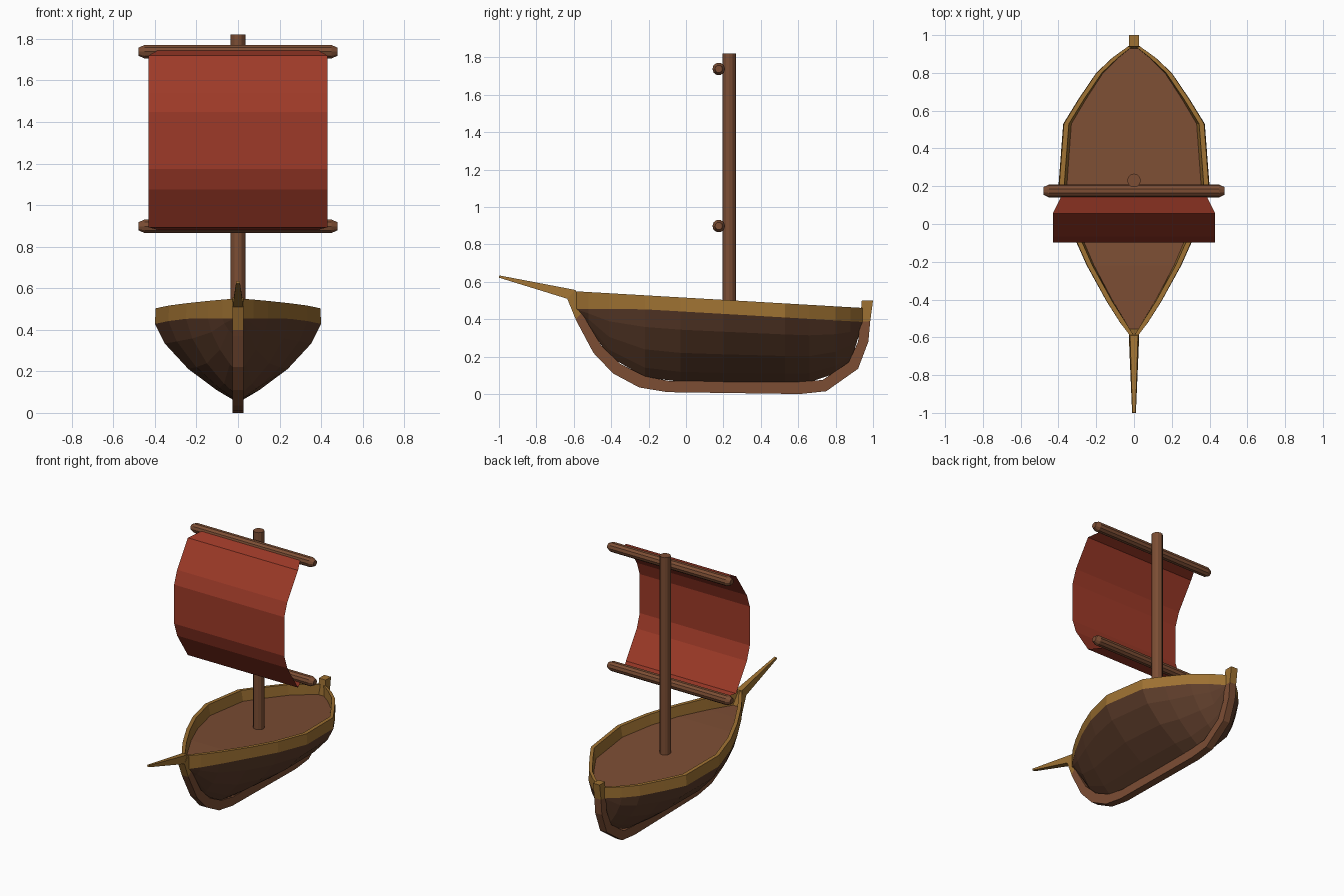
import bpy, bmesh, math

if "Cube" in bpy.data.objects:
    bpy.data.objects.remove(bpy.data.objects["Cube"])


def material(name, rgb):
    m = bpy.data.materials.new(name)
    m.diffuse_color = (*rgb, 1)
    m.use_nodes = True
    m.node_tree.nodes["Principled BSDF"].inputs["Base Color"].default_value = m.diffuse_color
    return m


HULL = material("dark brown planks", (0.112, 0.047, 0.024))
WOOD = material("brown timber", (0.20, 0.075, 0.034))
GOLD = material("ochre trim", (0.34, 0.165, 0.032))
RED = material("red sailcloth", (0.34, 0.042, 0.021))


def loft(name, groups, mats, closed=False, caps=False, rule=None):
    """Skin each group of equal-length cross-sections with flat quads."""
    bm = bmesh.new()
    for sections in groups:
        rings = [[bm.verts.new(p) for p in s] for s in sections]
        n = len(rings[0])
        for a, b in zip(rings, rings[1:]):
            for i in range(n if closed else n - 1):
                j = (i + 1) % n
                bm.faces.new((a[i], a[j], b[j], b[i]))
        if caps:
            bm.faces.new(rings[0])
            bm.faces.new(rings[-1])
    bmesh.ops.recalc_face_normals(bm, faces=bm.faces)
    if rule:
        for f in bm.faces:
            f.material_index = rule(f.calc_center_median())
    me = bpy.data.meshes.new(name)
    bm.to_mesh(me)
    bm.free()
    for m in mats:
        me.materials.append(m)
    ob = bpy.data.objects.new(name, me)
    bpy.context.collection.objects.link(ob)
    return ob


def rail_top(y):
    return 0.515 - 0.058 * y


def rail_low(y):
    return min(0.455, rail_top(y) - 0.075)


# Hull stations: y, half beam, height of the bottom
stations = [(-0.59, 0.022, 0.45), (-0.52, 0.075, 0.36), (-0.41, 0.145, 0.2),
            (-0.22, 0.25, 0.09), (-0.03, 0.335, 0.066), (0.2, 0.40, 0.062),
            (0.53, 0.375, 0.06), (0.66, 0.295, 0.064), (0.80, 0.2, 0.11),
            (0.88, 0.115, 0.17), (0.945, 0.025, 0.38)]
# Half cross-section as fractions of beam and height
rib = [(0.05, 0), (0.27, 0.14), (0.6, 0.41), (0.88, 0.74), (1, 1)]

# Hull planking
sections = []
for y, b, k in stations:
    half = [(b * u, k + (rail_low(y) - k) * v) for u, v in rib]
    sections.append([(-x, y, z) for x, z in reversed(half)] + [(x, y, z) for x, z in half])
loft("hull", [sections], [HULL])

# Raised trim around the deck edge, one side mirrored
sides = []
for s in (-1, 1):
    side = []
    for y, b, k in stations:
        inner = max(b - 0.03, 0.002)
        side.append([(s * b, y, rail_low(y)), (s * b * 0.99, y, rail_top(y)),
                     (s * inner, y, rail_top(y)), (s * inner * 0.96, y, rail_low(y))])
    sides.append(side)
loft("gunwale", sides, [GOLD], closed=True, caps=True)

# Deck
loft("deck", [[[(s * max(b - 0.025, 0.002), y, rail_low(y) + 0.002) for s in (-1, 1)]
               for y, b, k in stations]], [WOOD])

# Keel with stem and stern post: outer y, z and inner y, z
keel = [(-0.635, 0.51, -0.59, 0.555), (-0.59, 0.40, -0.55, 0.44),
        (-0.575, 0.37, -0.535, 0.395), (-0.495, 0.22, -0.45, 0.255),
        (-0.39, 0.11, -0.35, 0.16), (-0.25, 0.035, -0.22, 0.095),
        (-0.10, 0.01, -0.09, 0.07), (0.61, 0, 0.6, 0.065),
        (0.75, 0.015, 0.73, 0.075), (0.92, 0.135, 0.87, 0.17),
        (0.975, 0.28, 0.92, 0.28), (0.985, 0.39, 0.93, 0.385), (1.0, 0.5, 0.94, 0.5)]
W = 0.026
loft("keel", [[[(-W, a, b), (W, a, b), (W, c, d), (-W, c, d)] for a, b, c, d in keel]],
     [WOOD, GOLD], closed=True, caps=True, rule=lambda c: int(c.z > 0.41))

# Tapered bowsprit
loft("bowsprit", [[[(-w, y, lo), (w, y, lo), (w * 0.8, y2, hi), (-w * 0.8, y2, hi)]
                   for w, y, lo, y2, hi in [(0.026, -0.63, 0.508, -0.59, 0.556),
                                            (0.01, -1.0, 0.622, -0.998, 0.634)]]],
     [GOLD], closed=True, caps=True)


def ring(r, n, place):
    return [place(r * math.cos(2 * math.pi * i / n), r * math.sin(2 * math.pi * i / n))
            for i in range(n)]


# Mast
loft("mast", [[ring(0.036, 12, lambda a, b, z=z: (a, 0.231 + b, z)) for z in (0.41, 1.82)]],
     [WOOD], closed=True, caps=True)

# Yards with chamfered ends
for name, h in (("upper_yard", 1.738), ("lower_yard", 0.898)):
    loft(name, [[ring(r, 10, lambda a, b, x=x: (x, 0.175 + a, h + b))
                 for x, r in ((-0.48, 0.02), (-0.45, 0.034), (0.45, 0.034), (0.48, 0.02))]],
         [WOOD], closed=True, caps=True)

# Billowing sail: half width, y, z from top to bottom
sail = [(0.38, 0.155, 1.748), (0.43, 0.055, 1.72), (0.43, -0.065, 1.54), (0.43, -0.098, 1.448),
        (0.43, -0.098, 1.173), (0.43, -0.065, 1.076), (0.43, 0.055, 0.893), (0.38, 0.155, 0.88)]
loft("sail", [[[(-w, y, z), (w, y, z)] for w, y, z in sail]], [RED])
